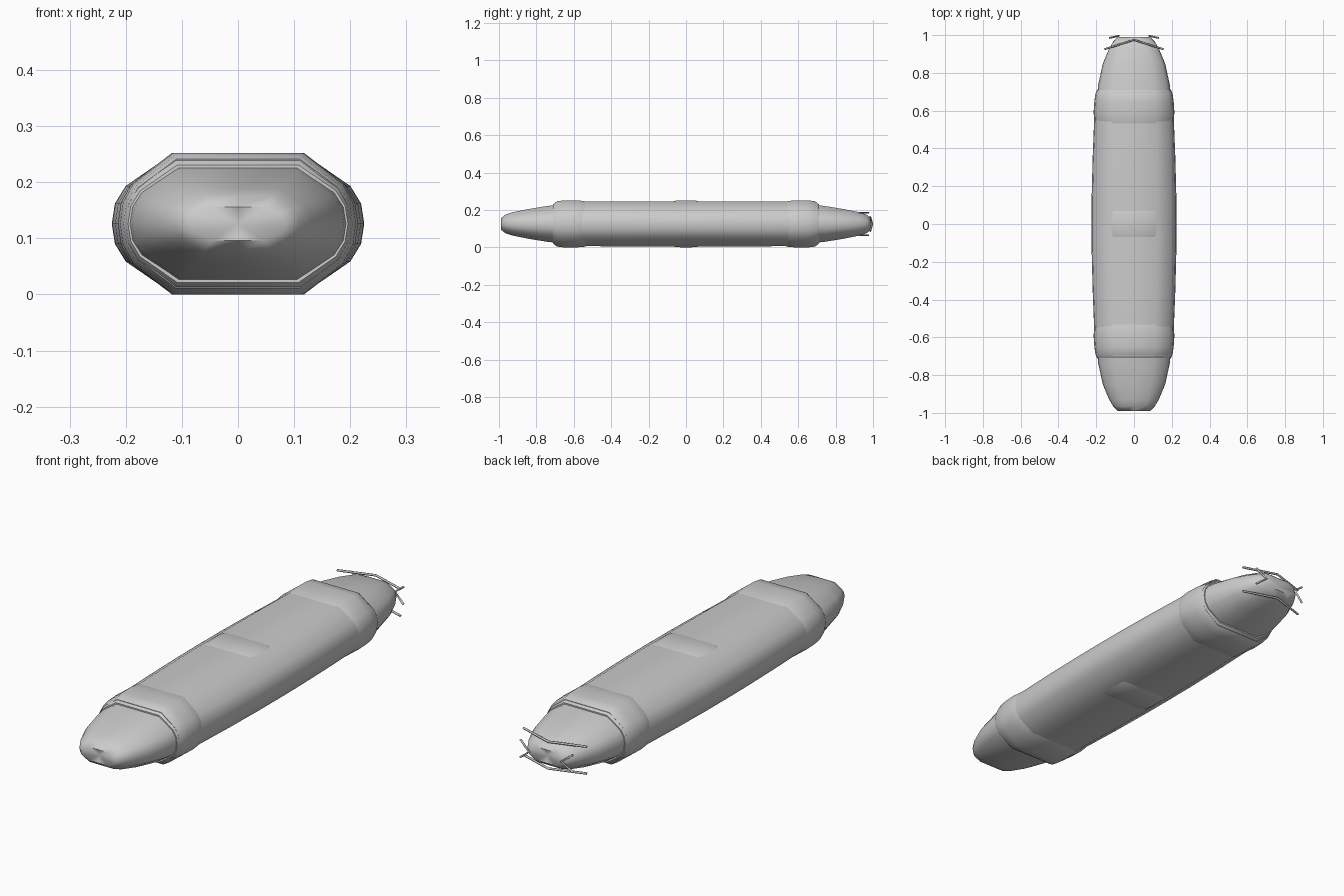
import bpy, bmesh, math
from mathutils import Vector

if "Cube" in bpy.data.objects:
    bpy.data.objects.remove(bpy.data.objects["Cube"])

ZC = 0.126
# upper-right quarter of the rounded cross-section (unit half width / half height)
QUARTER = [(1.0, 0.0), (0.975, 0.3), (0.89, 0.56), (0.55, 1.0)]
SECTION = (QUARTER
           + [(0.0, 1.0)]
           + [(-x, z) for x, z in reversed(QUARTER)]
           + [(-x, -z) for x, z in QUARTER[1:]]
           + [(0.0, -1.0)]
           + [(x, -z) for x, z in reversed(QUARTER[1:])])


def smooth(obj, angle):
    bpy.ops.object.select_all(action='DESELECT')
    obj.select_set(True)
    bpy.context.view_layer.objects.active = obj
    bpy.ops.object.shade_smooth_by_angle(angle=math.radians(angle))


def loft(name, stations, tip_y=None, angle=50):
    """Skin the cross-section through (y, half width, half height) stations."""
    bm = bmesh.new()
    rings = [[bm.verts.new((x * w, y, ZC + z * h)) for x, z in SECTION]
             for y, w, h in stations]
    n = len(SECTION)
    for a, b in zip(rings, rings[1:]):
        for i in range(n):
            j = (i + 1) % n
            bm.faces.new((a[i], a[j], b[j], b[i]))
    bm.faces.new(rings[0])
    if tip_y is None:
        bm.faces.new(rings[-1])
    else:
        tip = bm.verts.new((0, tip_y, ZC))
        for i in range(n):
            bm.faces.new((rings[-1][i], rings[-1][(i + 1) % n], tip))
    bmesh.ops.recalc_face_normals(bm, faces=bm.faces)
    mesh = bpy.data.meshes.new(name)
    bm.to_mesh(mesh)
    bm.free()
    obj = bpy.data.objects.new(name, mesh)
    bpy.context.collection.objects.link(obj)
    smooth(obj, angle)
    return obj


def rod(name, points, radius=0.005):
    curve = bpy.data.curves.new(name, 'CURVE')
    curve.dimensions = '3D'
    curve.bevel_depth = radius
    curve.bevel_resolution = 1
    curve.use_fill_caps = True
    spline = curve.splines.new('POLY')
    spline.points.add(len(points) - 1)
    for p, co in zip(spline.points, points):
        p.co = (*co, 1)
    obj = bpy.data.objects.new(name, curve)
    bpy.context.collection.objects.link(obj)


# main hull, slightly bulging at the middle
half = [(0.7, 0.2, 0.115), (0.55, 0.211, 0.119), (0.35, 0.219, 0.12), (0.15, 0.224, 0.12)]
loft("hull", [(-y, w, h) for y, w, h in half] + [(0, 0.225, 0.12)] + half[::-1])

# raised pads on top and bottom at the middle
loft("middle_pad", [(-0.08, 0.195, 0.117), (-0.055, 0.203, 0.124), (0, 0.205, 0.126),
                    (0.055, 0.203, 0.124), (0.08, 0.195, 0.117)])

for side, s in (("front", -1), ("back", 1)):
    # collar near the end
    loft(side + "_collar", [(s * y, w, h) for y, w, h in (
        (0.52, 0.2, 0.116), (0.55, 0.21, 0.123), (0.59, 0.214, 0.126),
        (0.65, 0.21, 0.126), (0.69, 0.204, 0.121), (0.71, 0.196, 0.105))])
    # tapered end with a dished tip
    loft(side + "_end", [(s * y, w, h) for y, w, h in (
        (0.66, 0.198, 0.104), (0.74, 0.189, 0.096), (0.85, 0.165, 0.078),
        (0.93, 0.131, 0.062), (0.965, 0.11, 0.05), (0.99, 0.085, 0.03))],
        tip_y=s * 0.978, angle=70)

# thin bent rods around the back tip
for label, z in (("upper", 0.186), ("lower", 0.066)):
    rod(label + "_rod", [(-0.157, 0.925, z), (0, 0.975, z), (0.157, 0.925, z)])
for label, s in (("left", -1), ("right", 1)):
    rod(label + "_prong", [(s * 0.13, 0.985, 0.165), (s * 0.08, 0.996, ZC),
                           (s * 0.13, 0.985, 0.087)])
